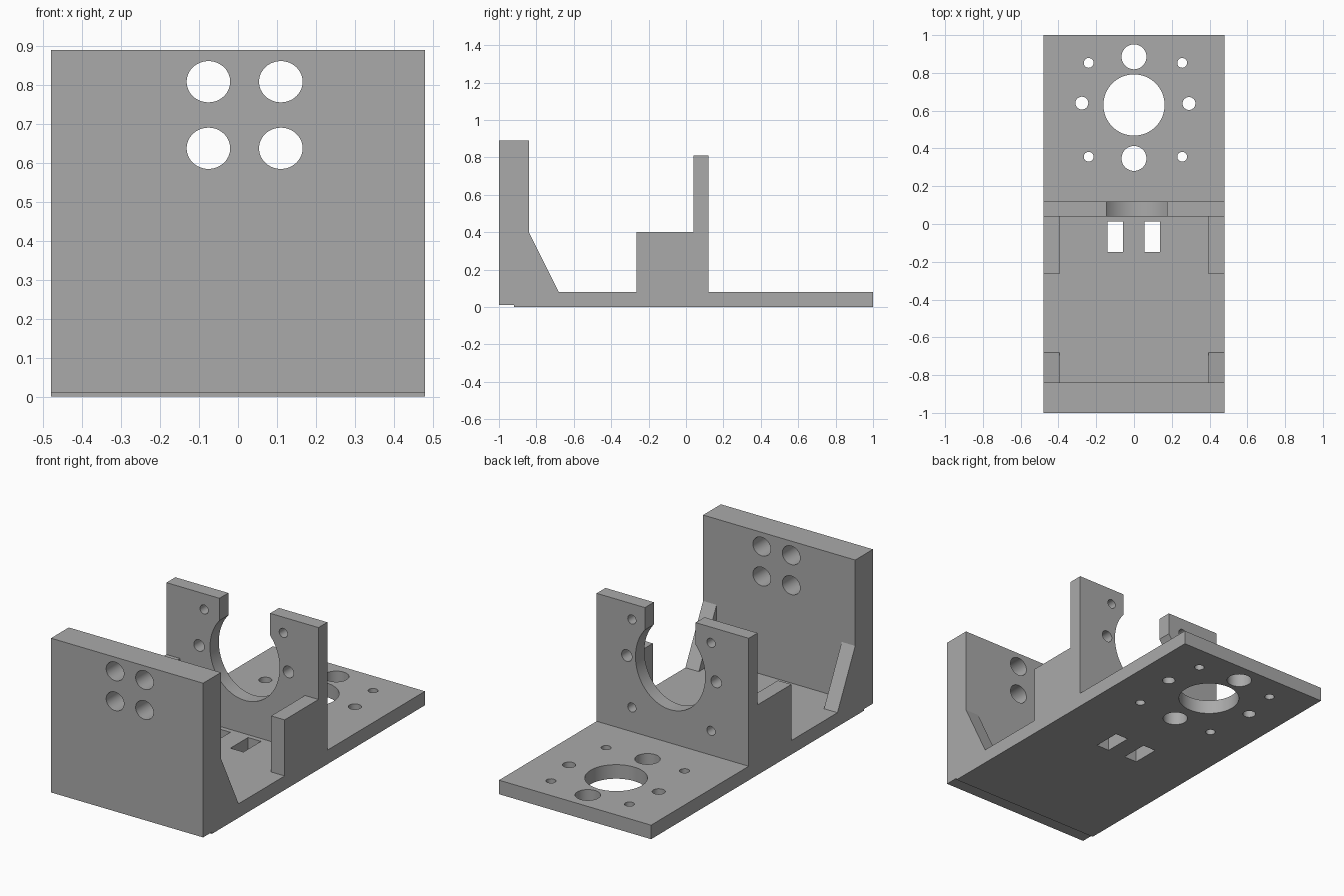
import bpy, bmesh, math

default_cube = bpy.data.objects.get("Cube")
if default_cube:
    bpy.data.objects.remove(default_cube, do_unlink=True)

grey = bpy.data.materials.new("plain_grey")
grey.use_nodes = True
grey.diffuse_color = (0.4, 0.4, 0.4, 1)
grey.node_tree.nodes["Principled BSDF"].inputs["Base Color"].default_value = grey.diffuse_color

W = 0.48        # half width of the bracket
T = 0.08        # base thickness
X, Y, Z = range(3)


def rect(a0, b0, a1, b1):
    return [(a0, b0), (a1, b0), (a1, b1), (a0, b1)]


def ellipse(a, b, ra, rb=None, n=48, start=0.0, sweep=math.tau):
    closed = sweep >= math.tau
    steps = n if closed else n + 1
    return [(a + ra * math.cos(start + sweep * i / n),
             b + (rb or ra) * math.sin(start + sweep * i / n)) for i in range(steps)]


def prisms(name, outlines, axis, lo, hi):
    """Extrude flat outlines along an axis into one object."""
    bm = bmesh.new()
    for outline in outlines:
        rings = []
        for depth in (lo, hi):
            ring = []
            for point in outline:
                co = list(point)
                co.insert(axis, depth)
                ring.append(bm.verts.new(co))
            rings.append(ring)
        bm.faces.new(rings[0])
        bm.faces.new(rings[1])
        for i in range(len(outline)):
            j = (i + 1) % len(outline)
            bm.faces.new((rings[0][i], rings[0][j], rings[1][j], rings[1][i]))
    bmesh.ops.recalc_face_normals(bm, faces=bm.faces)
    mesh = bpy.data.meshes.new(name)
    bm.to_mesh(mesh)
    bm.free()
    mesh.materials.append(grey)
    obj = bpy.data.objects.new(name, mesh)
    bpy.context.collection.objects.link(obj)
    return obj


def cut(obj, outlines, axis, lo, hi):
    """Cut the outlines through an object, then smooth the bores."""
    cutter = prisms(obj.name + "_cutter", outlines, axis, lo, hi)
    cutter.hide_render = True
    mod = obj.modifiers.new("holes", 'BOOLEAN')
    mod.operation = 'DIFFERENCE'
    mod.solver = 'EXACT'
    mod.object = cutter
    bpy.ops.object.select_all(action='DESELECT')
    obj.select_set(True)
    bpy.context.view_layer.objects.active = obj
    bpy.ops.object.modifier_apply(modifier=mod.name)
    bpy.data.objects.remove(cutter, do_unlink=True)
    bpy.ops.object.shade_smooth_by_angle(angle=math.radians(30))


# Base plate with the flange holes and two strap slots
base = prisms("base_plate", [rect(-0.84, 0, 1, T)], X, -W, W)
flange = [ellipse(0, 0.63, 0.162, n=64),
          ellipse(0, 0.885, 0.066), ellipse(0, 0.347, 0.066),
          ellipse(-0.276, 0.64, 0.034), ellipse(0.291, 0.638, 0.034)]
flange += [ellipse(x, y, 0.026, n=24) for x in (-0.24, 0.255) for y in (0.853, 0.356)]
slots = [rect(x - 0.041, -0.147, x + 0.041, 0.012) for x in (-0.098, 0.096)]
cut(base, flange + slots, Z, -0.1, 0.2)

# Front wall with a small step underneath and four holes
wall = prisms("front_wall", [[(-1, 0.01), (-0.92, 0.01), (-0.92, 0), (-0.84, 0),
                              (-0.84, 0.89), (-1, 0.89)]], X, -W, W)
cut(wall, [ellipse(x, z, 0.056, 0.053) for x in (-0.076, 0.11) for z in (0.809, 0.638)],
    Y, -1.1, -0.7)

# Upright support with an open-topped bore and screw holes
support = prisms("support_plate", [rect(0.04, T, 0.12, 0.81)], X, -W, W)
mid, half, ra, rb, bore_z = 0.015, 0.16, 0.22, 0.245, 0.515
gap = math.acos(half / ra)
bore = ellipse(mid, bore_z, ra, rb, n=56, start=math.pi - gap, sweep=math.pi + 2 * gap)
bore += [(mid + half, 1), (mid - half, 1)]
screws = [ellipse(x, z, 0.026, n=24) for x in (-0.242, 0.258) for z in (0.72, 0.218)]
screws += [ellipse(x, 0.506, 0.033, n=32) for x in (-0.274, 0.29)]
cut(support, [bore] + screws, Y, -0.1, 0.3)

# Side blocks and corner gussets
for side, sign in (("left", 1), ("right", -1)):
    lo, hi = sorted((sign * 0.395, sign * W))
    prisms(side + "_side_block", [rect(-0.265, T, 0.04, 0.4)], X, lo, hi)
    prisms(side + "_gusset", [[(-0.84, T), (-0.68, T), (-0.84, 0.4)]], X, lo, hi)
